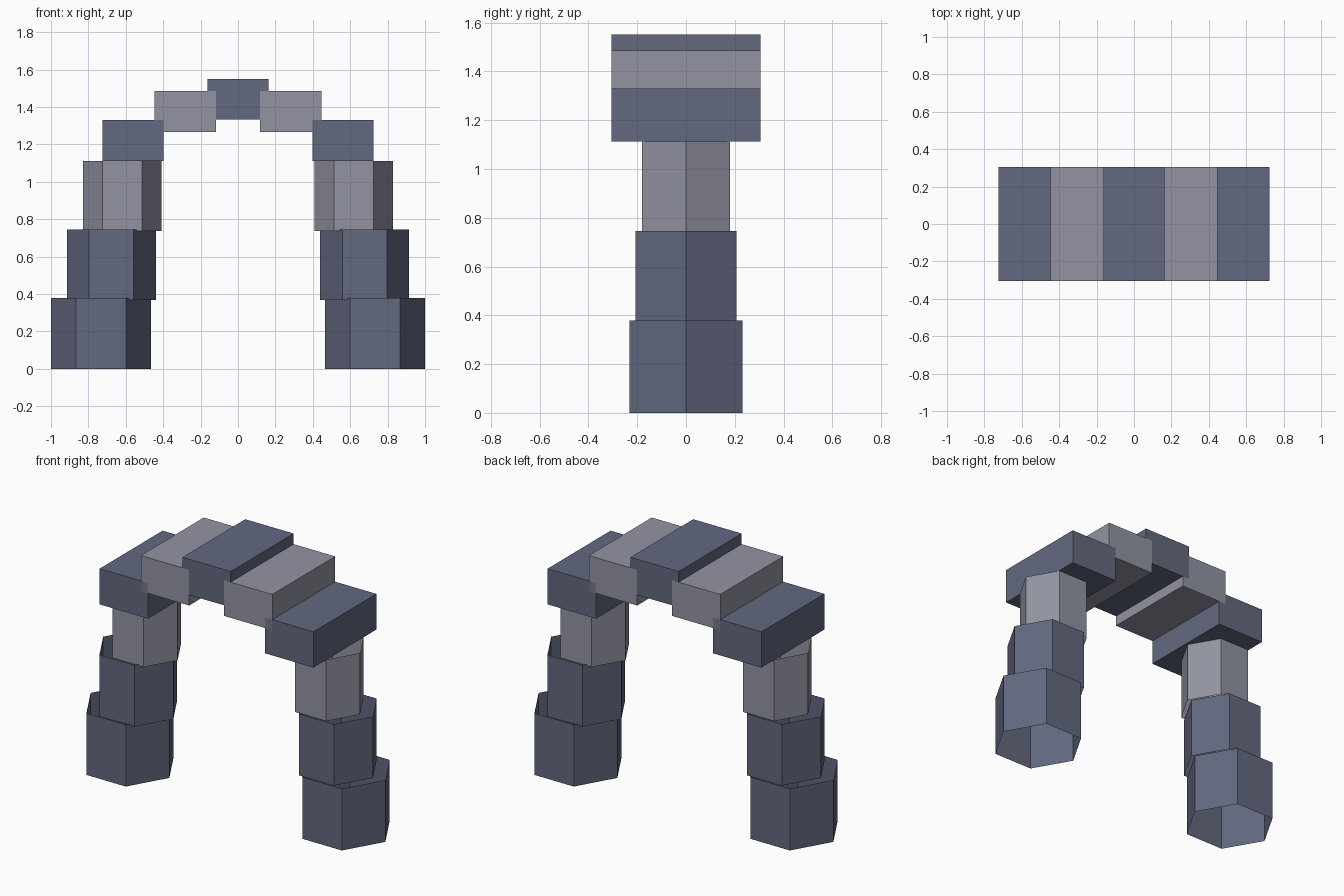
import bpy, bmesh, math

if "Cube" in bpy.data.objects:
    bpy.data.objects.remove(bpy.data.objects["Cube"])


def make_material(name, color):
    m = bpy.data.materials.new(name)
    m.diffuse_color = (*color, 1.0)
    m.use_nodes = True
    m.node_tree.nodes["Principled BSDF"].inputs["Base Color"].default_value = m.diffuse_color
    return m


slate = make_material("slate blue", (0.122, 0.138, 0.212))
grey = make_material("light grey", (0.288, 0.296, 0.361))


def add_object(name, bm, mat):
    me = bpy.data.meshes.new(name)
    bm.to_mesh(me)
    bm.free()
    me.materials.append(mat)
    ob = bpy.data.objects.new(name, me)
    bpy.context.collection.objects.link(ob)
    return ob


def hex_tube(name, x, radius, z0, z1, mat):
    """Open six-sided tube with corners pointing along x."""
    bm = bmesh.new()
    rings = [[bm.verts.new((x + radius * math.cos(i * math.pi / 3),
                            radius * math.sin(i * math.pi / 3), z))
              for i in range(6)] for z in (z0, z1)]
    for i in range(6):
        j = (i + 1) % 6
        bm.faces.new((rings[0][i], rings[0][j], rings[1][j], rings[1][i]))
    add_object(name, bm, mat)


def block(name, x, z0, mat):
    """Arch stone: all stones share one size."""
    bm = bmesh.new()
    bmesh.ops.create_cube(bm, size=1.0)
    for v in bm.verts:
        v.co.x = v.co.x * 0.328 + x
        v.co.y *= 0.61
        v.co.z = (v.co.z + 0.5) * 0.219 + z0
    add_object(name, bm, mat)


for side, s in (("left", -1), ("right", 1)):
    # Stacked column segments, leaning inwards
    hex_tube(side + "_column_base", s * 0.733, 0.267, 0.0, 0.379, slate)
    hex_tube(side + "_column_middle", s * 0.677, 0.238, 0.369, 0.746, slate)
    hex_tube(side + "_column_top", s * 0.619, 0.209, 0.736, 1.112, grey)
    # Arch stones
    block(side + "_corner_stone", s * 0.561, 1.112, slate)
    block(side + "_arch_stone", s * 0.282, 1.267, grey)

# Crown of the arch
block("keystone", 0.0, 1.332, slate)
